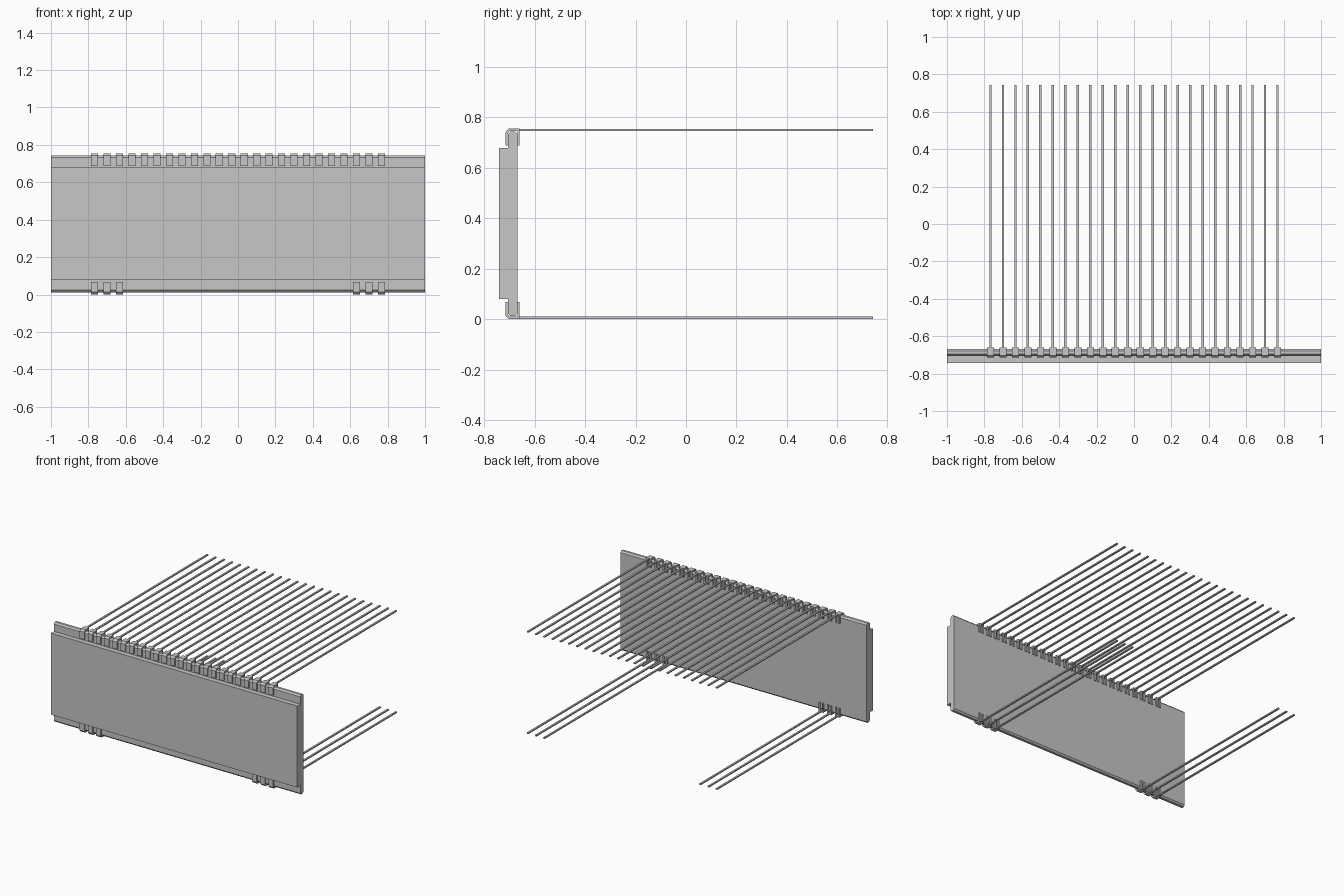
import bpy, bmesh

cube = bpy.data.objects.get("Cube")
if cube:
    bpy.data.objects.remove(cube)

HEIGHT = 0.755      # overall height, also the mirror span for the lower pins
PITCH = 0.0667
COUNT = 24
COLOUR = (0.57, 0.57, 0.57, 1)

grey = bpy.data.materials.new("light grey")
grey.use_nodes = True
grey.diffuse_color = COLOUR
grey.node_tree.nodes["Principled BSDF"].inputs["Base Color"].default_value = COLOUR


def extrude(bm, profile, x0, x1, flip=False):
    """Extrude a (y, z) profile along x; flip mirrors it top to bottom."""
    pts = [(y, HEIGHT - z if flip else z) for y, z in profile]
    face = bm.faces.new([bm.verts.new((x0, y, z)) for y, z in pts])
    out = bmesh.ops.extrude_face_region(bm, geom=[face])
    moved = [g for g in out["geom"] if isinstance(g, bmesh.types.BMVert)]
    bmesh.ops.translate(bm, verts=moved, vec=(x1 - x0, 0, 0))


def finish(bm, name):
    bmesh.ops.recalc_face_normals(bm, faces=bm.faces[:])
    mesh = bpy.data.meshes.new(name)
    bm.to_mesh(mesh)
    bm.free()
    mesh.materials.append(grey)
    obj = bpy.data.objects.new(name, mesh)
    bpy.context.collection.objects.link(obj)


def rect(y0, y1, z0, z1):
    return [(y0, z0), (y1, z0), (y1, z1), (y0, z1)]


# Back glass with bevelled long edges
bm = bmesh.new()
extrude(bm, [(-0.706, 0.023), (-0.696, 0.012), (-0.678, 0.012), (-0.668, 0.023),
             (-0.668, 0.732), (-0.678, 0.743), (-0.696, 0.743), (-0.706, 0.732)], -1, 1)
finish(bm, "back_glass")

# Front glass, shorter than the back one
bm = bmesh.new()
extrude(bm, rect(-0.742, -0.706, 0.08, 0.678), -1, 1)
finish(bm, "front_glass")

# Clip front leg with bridge over the glass edge
FRONT_CLIP = [(-0.715, 0.688), (-0.706, 0.688), (-0.706, 0.737), (-0.699, 0.745),
              (-0.660, 0.745), (-0.660, 0.755), (-0.703, 0.755), (-0.715, 0.742)]


def add_pin(name, index, flip):
    x = (index - (COUNT - 1) / 2) * PITCH
    bm = bmesh.new()
    extrude(bm, FRONT_CLIP, x - 0.019, x + 0.019, flip)
    # Two rear prongs gripping the back of the glass
    for side in (-1, 1):
        a, b = sorted((x + side * 0.007, x + side * 0.019))
        extrude(bm, rect(-0.668, -0.660, 0.688, 0.745), a, b, flip)
    # Long straight lead
    extrude(bm, rect(-0.660, 0.742, 0.745, 0.754), x - 0.0065, x + 0.0065, flip)
    finish(bm, name)


for i in range(COUNT):
    add_pin(f"upper_pin_{i + 1}", i, False)
for i in (0, 1, 2, COUNT - 3, COUNT - 2, COUNT - 1):
    add_pin(f"lower_pin_{i + 1}", i, True)
